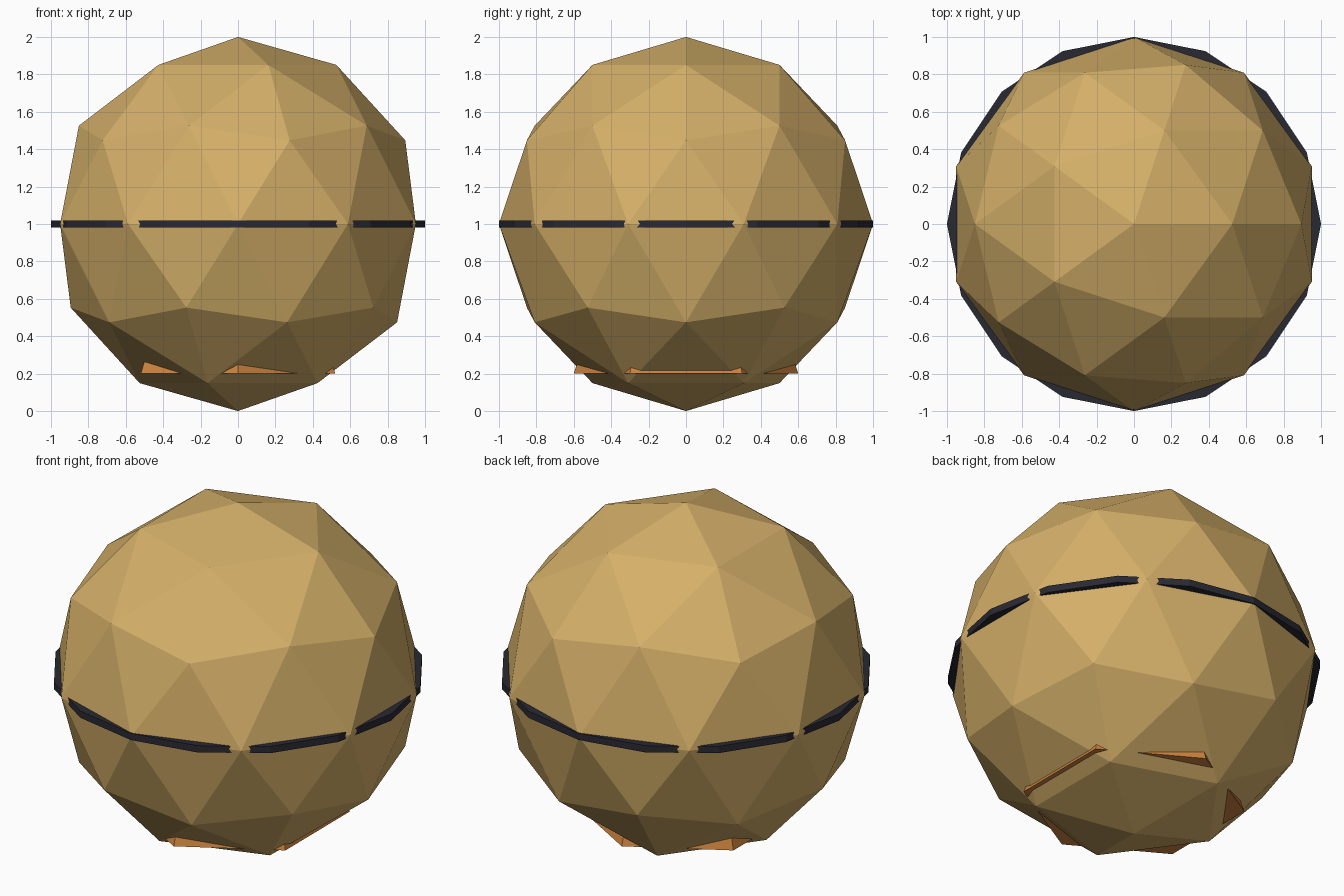
import bpy

# Remove the default object
cube = bpy.data.objects.get("Cube")
if cube:
    bpy.data.objects.remove(cube, do_unlink=True)


def make_material(name, rgb):
    mat = bpy.data.materials.new(name)
    mat.use_nodes = True
    colour = (*rgb, 1.0)
    mat.diffuse_color = colour
    mat.node_tree.nodes["Principled BSDF"].inputs["Base Color"].default_value = colour
    return mat


def finish(name, mat):
    obj = bpy.context.object
    obj.name = name
    obj.data.name = name
    obj.data.materials.append(mat)
    bpy.ops.object.shade_flat()
    return obj


gold = make_material("warm_gold", (0.66, 0.43, 0.14))
dark = make_material("dark_slate", (0.022, 0.022, 0.032))
orange = make_material("burnt_orange", (0.61, 0.23, 0.05))

# Faceted ball
bpy.ops.mesh.primitive_ico_sphere_add(subdivisions=2, radius=1, location=(0, 0, 1))
finish("ball_body", gold)

# Thin sixteen-sided band around the equator
bpy.ops.mesh.primitive_cylinder_add(vertices=16, radius=1, depth=0.04, location=(0, 0, 1))
finish("equator_band", dark)

# Six-sided tapered base, showing only where its corners leave the ball
bpy.ops.mesh.primitive_cone_add(vertices=6, radius1=0.6, radius2=0.5, depth=0.3,
                                location=(0, 0, 0.35))
finish("tapered_base", orange)
